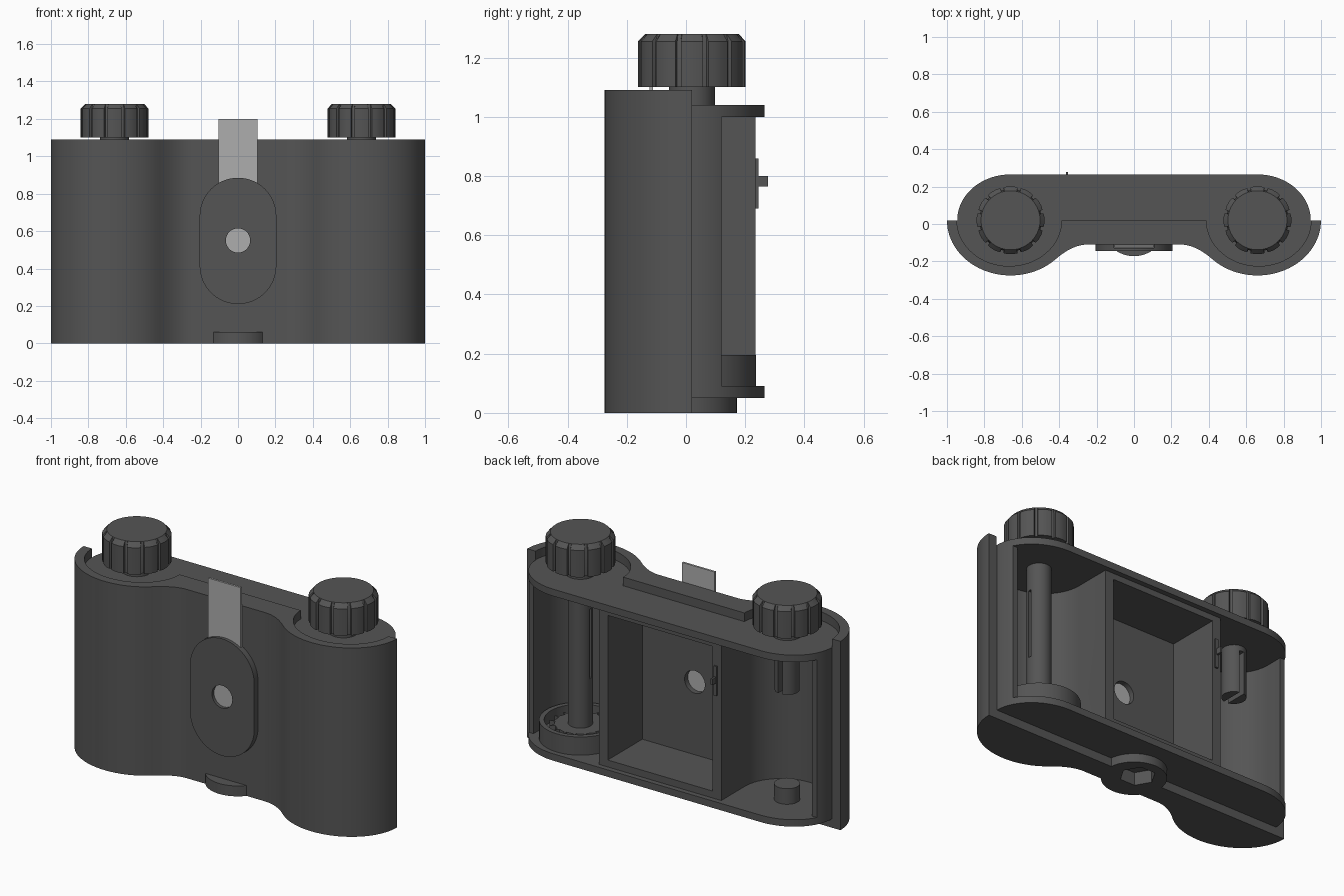
import bpy, bmesh
from math import sin, cos, pi, radians

if "Cube" in bpy.data.objects:
    bpy.data.objects.remove(bpy.data.objects["Cube"])

def material(name, v):
    m = bpy.data.materials.new(name)
    m.diffuse_color = (v, v, v, 1)
    m.use_nodes = True
    m.node_tree.nodes["Principled BSDF"].inputs["Base Color"].default_value = m.diffuse_color
    return m

DARK, LIGHT = material("dark_plastic", 0.09), material("light_strip", 0.42)

def prism(name, pts, lo, hi, axis='z', mat=DARK):
    """Extrude a closed outline: (x,y) along z, or (x,z) along y."""
    bm = bmesh.new()
    put = (lambda p, h: (p[0], p[1], h)) if axis == 'z' else (lambda p, h: (p[0], h, p[1]))
    a = [bm.verts.new(put(p, lo)) for p in pts]
    b = [bm.verts.new(put(p, hi)) for p in pts]
    bm.faces.new(a)
    bm.faces.new(b)
    n = len(pts)
    for i in range(n):
        bm.faces.new((a[i], a[(i + 1) % n], b[(i + 1) % n], b[i]))
    bmesh.ops.recalc_face_normals(bm, faces=bm.faces)
    me = bpy.data.meshes.new(name)
    bm.to_mesh(me)
    bm.free()
    ob = bpy.data.objects.new(name, me)
    bpy.context.collection.objects.link(ob)
    me.materials.append(mat)
    return ob

def arc(cx, cy, a, b, t0, t1, n=32):
    ts = [radians(t0 + (t1 - t0) * i / n) for i in range(n + 1)]
    return [(cx + a * cos(t), cy + b * sin(t)) for t in ts]

def circle(cx, cy, r, n=40):
    return arc(cx, cy, r, r, 0, 360, n)[:-1]

def rect(x0, y0, x1, y1):
    return [(x0, y0), (x1, y0), (x1, y1), (x0, y1)]

def mirror(pts):
    return [(-x, y) for x, y in pts]

def boolean(ob, other, op):
    m = ob.modifiers.new(op, 'BOOLEAN')
    m.operation, m.solver, m.object = op, 'EXACT', other
    bpy.context.view_layer.objects.active = ob
    bpy.ops.object.modifier_apply(modifier=m.name)
    bpy.data.objects.remove(other)

def add(ob, *args):
    boolean(ob, prism("piece", *args), 'UNION')

def cut(ob, *args):
    boolean(ob, prism("cutter", *args), 'DIFFERENCE')

Y0, KX = 0.02, 0.66      # centre line of the two film lobes

# Outer shell: two round lobes joined by a flat front with concave fillets
right = arc(KX, Y0, 0.34, 0.295, 0, -135, 40)
p0, p1, p2 = right[-1], (0.329, -0.11), (0.25, -0.11)
for i in range(1, 11):
    t = i / 10
    right.append(tuple((1 - t) ** 2 * p0[k] + 2 * t * (1 - t) * p1[k] + t * t * p2[k] for k in (0, 1)))
body = prism("camera_body", right + mirror(right)[::-1], 0, 1.09)

# Top recess around each knob
recess = arc(0.667, Y0, 0.28, 0.245, 0, -180) + [(0.387, 0.2), (0.947, 0.2)]
for f in (lambda p: p, mirror):
    cut(body, f(recess), 1.04, 1.2)

# Top and bottom flanges, end lips and central block
flange = (arc(KX, Y0, 0.285, 0.245, 90, 0) + [(0.945, 0.0), (-0.945, 0.0)]
          + arc(-KX, Y0, 0.285, 0.245, 180, 90))
add(body, flange, 0.05, 0.09)
add(body, flange, 1.00, 1.04)
lip = [(0.8, 0.0), (0.945, 0.0)] + arc(KX, Y0, 0.285, 0.245, 0, 24.1, 8) + [(0.8, 0.12)]
for f in (lambda p: p, mirror):
    add(body, f(lip), 0.07, 1.02)
add(body, rect(-0.39, 0.0, 0.39, 0.235), 0.07, 1.02)

# Film chambers, light box and pinhole
chamber = arc(0.64, Y0, 0.25, 0.235, 0, -180) + [(0.39, 0.3), (0.89, 0.3)]
for f in (lambda p: p, mirror):
    cut(body, f(chamber), 0.09, 1.0)
cut(body, rect(-0.335, -0.08, 0.335, 0.25), 0.13, 0.965)
cut(body, circle(0, 0.55, 0.065), -0.2, 0.0, 'y')

# Tripod boss with nut pocket
add(body, circle(0, 0.0, 0.172, 48), 0.0, 0.06)
cut(body, circle(0, 0.03, 0.095, 6), -0.05, 0.075)

# Oval shutter plate with hole, and the sliding strip behind it
plate = prism("shutter_plate", arc(0, 0.68, 0.205, 0.205, 0, 180)
              + arc(0, 0.415, 0.205, 0.205, 180, 360), -0.145, -0.109, 'y')
cut(plate, circle(0, 0.55, 0.065), -0.3, 0.0, 'y')
cut(plate, rect(-0.106, 0.35, 0.106, 1.0), -0.127, -0.1, 'y')
strip = prism("shutter_strip", rect(-0.104, 0.36, 0.104, 1.2), -0.124, -0.112, 'y', LIGHT)

# Film clicker tongue on the edge of the light box
prism("clicker_arm", rect(-0.366, 0.225, -0.348, 0.245), 0.69, 0.86)
prism("clicker_tip", rect(-0.364, 0.235, -0.352, 0.277), 0.765, 0.80)

# Winding knobs: grooved grips with a bevelled top, on a short shaft
def knob(name, x):
    N, prof = 12, []
    for i in range(N):
        for d, r in ((-12, 0.18), (-4, 0.182), (4, 0.182), (12, 0.18), (12.6, 0.166), (17.4, 0.166)):
            t = radians(i * 30 + d)
            prof.append((x + r * cos(t), Y0 + r * sin(t)))
    ob = prism(name, prof, 1.10, 1.255)
    bm = bmesh.new()
    bm.from_mesh(ob.data)
    top = max(bm.faces, key=lambda f: f.calc_center_median().z)
    new = bmesh.ops.extrude_discrete_faces(bm, faces=[top])['faces'][0]
    for v in new.verts:
        dx, dy = v.co.x - x, v.co.y - Y0
        k = 0.158 / (dx * dx + dy * dy) ** 0.5
        v.co = (x + dx * k, Y0 + dy * k, 1.28)
    bm.to_mesh(ob.data)
    bm.free()

for name, x in (("rewind", -KX), ("winder", KX)):
    knob(name + "_knob", x)
    prism(name + "_shaft", circle(x, Y0, 0.078), 1.03, 1.11)

# Take-up post with film slot
post = prism("takeup_post", circle(KX, Y0, 0.065), 0.09, 1.02)
cut(post, rect(KX - 0.2, Y0 - 0.01, KX + 0.2, Y0 + 0.01), 0.45, 0.85)

# Take-up tray: rim with a toothed wheel inside
tray = prism("takeup_tray", circle(KX, Y0, 0.217, 56), 0.088, 0.195)
teeth = []
for i in range(16):
    for d, r in ((0, 0.165), (3, 0.135), (20, 0.14)):
        t = 2 * pi * i / 16 + radians(d)
        teeth.append((KX + r * cos(t), Y0 + r * sin(t)))
cut(tray, circle(KX, Y0, 0.19, 56), 0.13, 0.25)
prism("ratchet_wheel", teeth, 0.12, 0.175)

# Rewind fork hanging from the top, and cartridge peg at the bottom
fork = prism("rewind_fork", circle(-KX, Y0, 0.065), 0.72, 1.02)
cut(fork, rect(-KX - 0.014, Y0 - 0.2, -KX + 0.014, Y0 + 0.2), 0.6, 0.97)
prism("cartridge_peg", circle(-KX, Y0, 0.068), 0.08, 0.18)

# Smooth the round walls, keep hard edges
bpy.ops.object.select_all(action='DESELECT')
for ob in bpy.context.scene.objects:
    ob.select_set(True)
    bpy.context.view_layer.objects.active = ob
bpy.ops.object.shade_smooth_by_angle(angle=radians(25))
